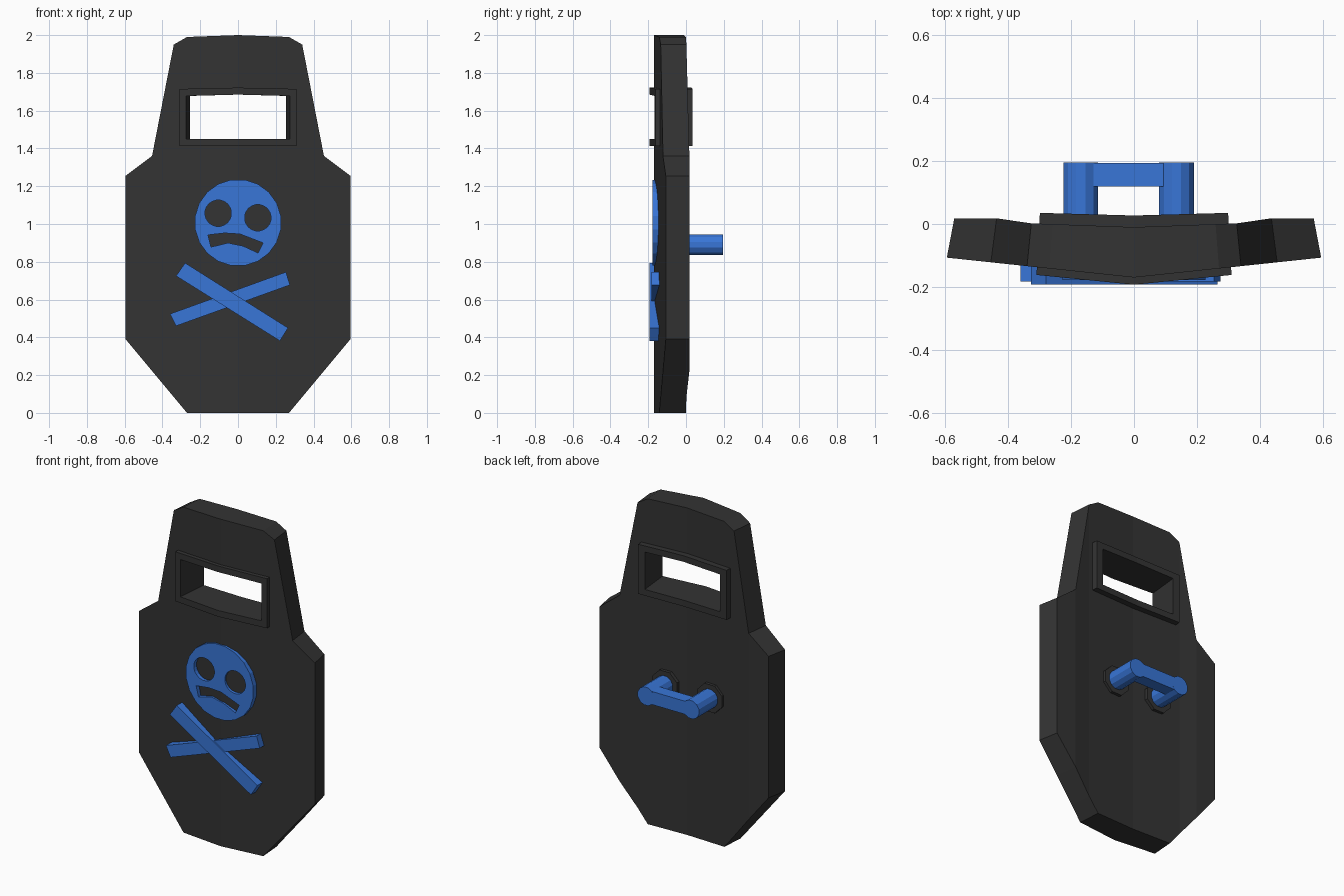
import bpy, bmesh, math
from mathutils import Matrix

if "Cube" in bpy.data.objects:
    bpy.data.objects.remove(bpy.data.objects["Cube"])


def material(name, rgb):
    m = bpy.data.materials.new(name)
    m.diffuse_color = (*rgb, 1)
    m.use_nodes = True
    m.node_tree.nodes["Principled BSDF"].inputs["Base Color"].default_value = m.diffuse_color
    return m


DARK = material("dark_metal", (0.033, 0.033, 0.033))
BLUE = material("blue_paint", (0.04, 0.18, 0.68))


def finish(bm, name, mat):
    bmesh.ops.recalc_face_normals(bm, faces=bm.faces)
    me = bpy.data.meshes.new(name)
    bm.to_mesh(me)
    bm.free()
    ob = bpy.data.objects.new(name, me)
    bpy.context.collection.objects.link(ob)
    me.materials.append(mat)
    return ob


def plate(name, pts, front, back, mat=DARK, splits=(), taper=1.0):
    """Extrude an x/z outline in y; front and back give y as a function of |x|."""
    bm = bmesh.new()
    bm.faces.new([bm.verts.new((x, 0, z)) for x, z in pts])
    for s in splits:
        bmesh.ops.bisect_plane(bm, geom=bm.verts[:] + bm.edges[:] + bm.faces[:],
                               plane_co=(s, 0, 0), plane_no=(1, 0, 0), dist=1e-4)
    first = bm.verts[:]
    ext = bmesh.ops.extrude_face_region(bm, geom=bm.faces[:], use_keep_orig=True)["geom"]
    for v in first:
        v.co.y = front(abs(v.co.x))
    for v in ext:
        if isinstance(v, bmesh.types.BMVert):
            v.co.y = back(abs(v.co.x))
            v.co.x *= taper
    return finish(bm, name, mat)


def const(y):
    return lambda x: y


def mirrored(half):
    return half + [(-x, z) for x, z in reversed(half) if x > 0]


def disc(x, z, r, n):
    return [(x + r * math.cos(2 * math.pi * (i + .5) / n),
             z + r * math.sin(2 * math.pi * (i + .5) / n)) for i in range(n)]


def cut(ob, *cutters):
    for c in cutters:
        m = ob.modifiers.new("cut", 'BOOLEAN')
        m.operation, m.object, m.solver = 'DIFFERENCE', c, 'EXACT'
        bpy.context.view_layer.objects.active = ob
        bpy.ops.object.modifier_apply(modifier=m.name)
        bpy.data.objects.remove(c)


def back_y(x):
    # shallow curve of the rear surface
    k = [(0, -.01), (.34, .002), (.455, .018), (.6, .018)]
    for (a, ya), (b, yb) in zip(k, k[1:]):
        if x <= b:
            return ya + (yb - ya) * (x - a) / (b - a)
    return .018


# Shield body, folded along the middle
outline = mirrored([(0, 2), (.27, 1.99), (.34, 1.95), (.455, 1.36),
                    (.595, 1.255), (.595, .39), (.27, 0)])
body = plate("shield_body", outline, lambda x: -.17 + .106 * x, back_y,
             splits=(0, .34, -.34, .455, -.455), taper=.96)
cut(body, plate("body_cutter", mirrored([(0, 1.702), (.302, 1.698), (.302, 1.43)]),
                const(-.3), const(.2), taper=.87))

# Viewing window frame, standing proud on both sides
frame = plate("window_frame", mirrored([(0, 1.722), (.31, 1.715), (.31, 1.412)]),
              lambda x: -.193 + .1 * x, lambda x: .027 + .027 * x,
              splits=(0,), taper=.965)
cut(frame, plate("window_cutter", mirrored([(0, 1.685), (.288, 1.678), (.288, 1.45)]),
                 const(-.3), const(.2), splits=(0,), taper=.826))

# Skull emblem with eyes and a crooked mouth
skull = plate("skull_emblem", disc(0, 1.007, .23, 20), const(-.178), const(-.12), BLUE)
mouth = [(-.159, .942), (-.143, .878), (-.053, .9), (.026, .884),
         (.106, .847), (.132, .9), (.01, .947), (-.07, .952)]
cut(skull, *[plate("face_cutter", p, const(-.3), const(0), BLUE)
             for p in (disc(-.105, 1.057, .07, 20), disc(.105, 1.033, .07, 20), mouth)])

# Crossed bars
plate("crossed_bar_upper", [(-.28, .794), (-.328, .725), (.222, .381), (.265, .45)],
      const(-.192), const(-.12), BLUE)
plate("crossed_bar_lower", [(.254, .746), (.275, .677), (-.328, .46), (-.36, .524)],
      const(-.183), const(-.12), BLUE)

# Rear handle: two round legs joined by a bar, each leg in a collar
HZ = .89
for side, x in (("left", -.169), ("right", .135)):
    plate("handle_leg_" + side, disc(x, HZ, .057, 12), const(-.03), const(.195), BLUE)
    plate("handle_collar_" + side, disc(x, HZ, .09, 8), const(-.03), const(.014))
bm = bmesh.new()
bmesh.ops.create_cube(bm, size=1, matrix=Matrix.Translation((-.017, .157, HZ))
                      @ Matrix.Diagonal((.304, .075, .08, 1)))
finish(bm, "handle_bar", BLUE)
